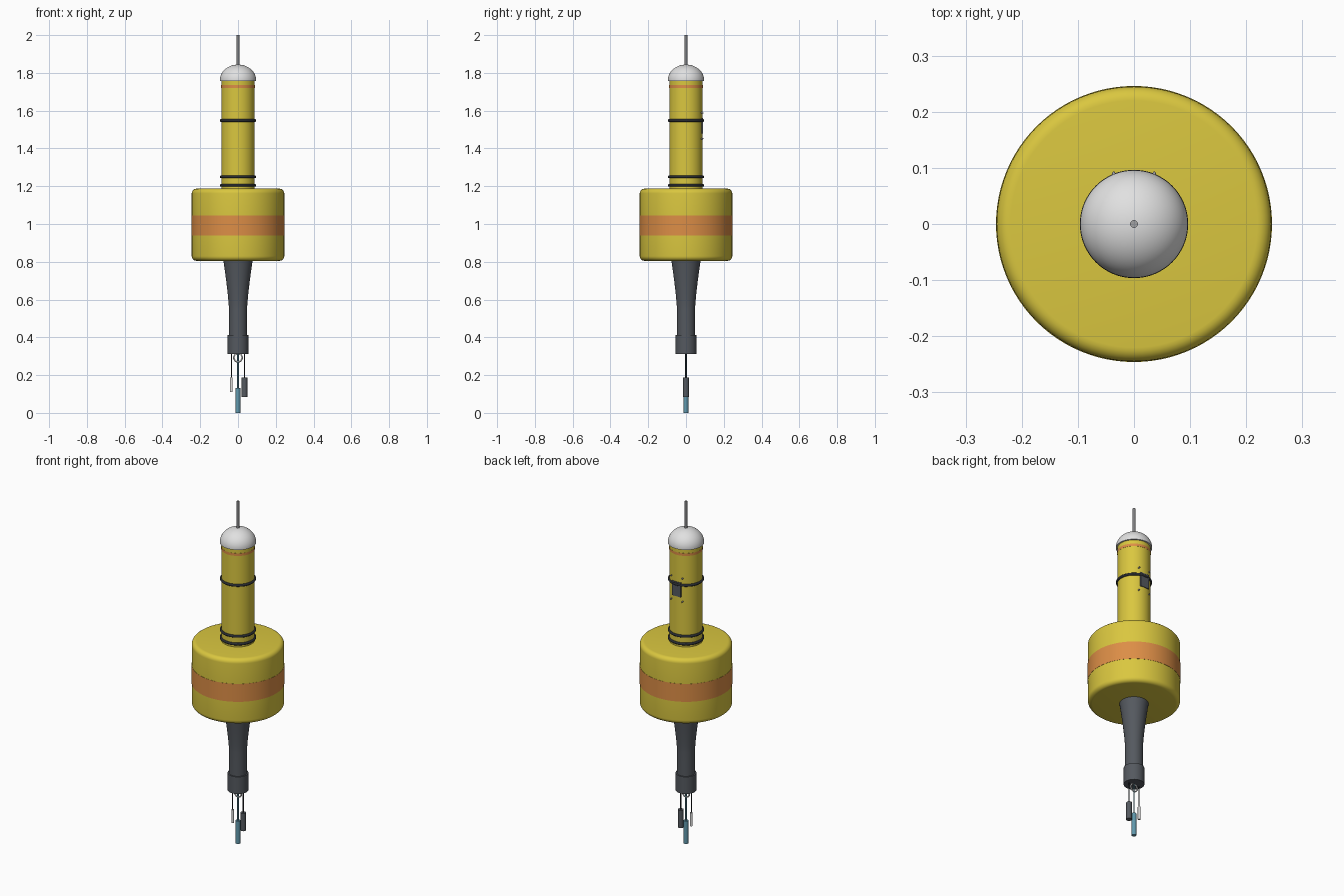
import bpy, bmesh, math
from mathutils import Matrix

if "Cube" in bpy.data.objects:
    bpy.data.objects.remove(bpy.data.objects["Cube"])


def material(name, r, g, b):
    m = bpy.data.materials.new(name)
    m.diffuse_color = (r, g, b, 1)
    m.use_nodes = True
    m.node_tree.nodes["Principled BSDF"].inputs["Base Color"].default_value = m.diffuse_color
    return m


YELLOW = material("yellow paint", 0.70, 0.57, 0.05)
ORANGE = material("orange band", 0.72, 0.27, 0.062)
GREY = material("dark grey", 0.09, 0.10, 0.115)
BLACK = material("black rubber", 0.022, 0.025, 0.03)
WHITE = material("white plastic", 0.75, 0.75, 0.75)
STEEL = material("steel", 0.36, 0.36, 0.37)
BLUE = material("blue sensor", 0.12, 0.32, 0.42)


def finish(name, bm, mats, angle=40):
    bmesh.ops.recalc_face_normals(bm, faces=bm.faces)
    me = bpy.data.meshes.new(name)
    bm.to_mesh(me)
    bm.free()
    ob = bpy.data.objects.new(name, me)
    bpy.context.collection.objects.link(ob)
    for m in mats:
        me.materials.append(m)
    bpy.ops.object.select_all(action='DESELECT')
    ob.select_set(True)
    bpy.context.view_layer.objects.active = ob
    bpy.ops.object.shade_smooth_by_angle(angle=math.radians(angle))
    return ob


def lathe(name, profile, mats, x=0, seg=64, band=None):
    """Revolve (radius, z) points; faces inside the band heights get material 1."""
    bm = bmesh.new()
    verts = [bm.verts.new((r, 0, z)) for r, z in profile]
    edges = [bm.edges.new(p) for p in zip(verts, verts[1:])]
    bmesh.ops.spin(bm, geom=verts + edges, cent=(0, 0, 0), axis=(0, 0, 1),
                   angle=math.tau, steps=seg, use_merge=False)
    bmesh.ops.remove_doubles(bm, verts=bm.verts, dist=1e-5)
    if band:
        for f in bm.faces:
            if band[0] < f.calc_center_median().z < band[1]:
                f.material_index = 1
    bmesh.ops.translate(bm, verts=bm.verts, vec=(x, 0, 0))
    return finish(name, bm, mats)


def rod(name, r, z0, z1, mat, x=0, seg=20):
    return lathe(name, [(0, z0), (r, z0), (r, z1), (0, z1)], [mat], x, seg)


def torus(name, major, minor, z, mat, upright=False):
    bpy.ops.mesh.primitive_torus_add(major_radius=major, minor_radius=minor,
                                     major_segments=64, minor_segments=10, location=(0, 0, z),
                                     rotation=(math.pi / 2 if upright else 0, 0, 0))
    ob = bpy.context.object
    ob.name = name
    ob.data.materials.append(mat)
    bpy.ops.object.shade_smooth_by_angle(angle=math.radians(60))


# Float with rounded rims and orange band
R, B = 0.245, 0.025
arc = [(R - B + B * math.sin(a), B * math.cos(a)) for a in
       [math.pi / 2 * i / 6 for i in range(7)]]
lower = [(r, 0.805 + B - c) for r, c in arc]
upper = [(r, 1.187 - B + c) for r, c in reversed(arc)]
lathe("float", [(0, 0.805)] + lower + [(R, 0.94), (R + 0.001, 0.94), (R + 0.001, 1.045), (R, 1.045)]
      + upper + [(0, 1.187)], [YELLOW, ORANGE], seg=96, band=(0.9401, 1.0449))

# Mast with thin orange stripe
lathe("mast", [(0, 1.18), (0.088, 1.18), (0.088, 1.72), (0.089, 1.72), (0.089, 1.735),
               (0.088, 1.735), (0.088, 1.765), (0, 1.765)],
      [YELLOW, ORANGE], band=(1.7201, 1.7349))
for i, z in enumerate((1.205, 1.25, 1.548)):
    torus(f"mast_ring_{i + 1}", 0.089, 0.0075, z, BLACK)

# Dome and antenna
dome = [(0.096 * math.cos(a), 1.762 + 0.082 * math.sin(a)) for a in
        [math.pi / 2 * i / 16 for i in range(17)]]
lathe("dome", [(0, 1.758), (0.096, 1.758)] + dome[:-1] + [(0, 1.844)], [WHITE])
rod("antenna", 0.007, 1.83, 2.0, STEEL)

# Tapered keel and collar
taper = []
for i in range(13):
    t = i / 12
    taper.append((0.048 + 0.030 * t ** 1.3, 0.55 + 0.262 * t))
lathe("keel", [(0, 0.40), (0.048, 0.40)] + taper + [(0, 0.812)], [GREY])
lathe("keel_collar", [(0, 0.312), (0.055, 0.312), (0.055, 0.412), (0, 0.412)], [GREY])

# Hanging instruments
torus("shackle", 0.022, 0.004, 0.292, WHITE, upright=True)
rod("centre_cable", 0.004, 0.13, 0.312, BLUE, 0, 12)
rod("centre_sensor", 0.0125, 0.0, 0.133, BLUE)
rod("left_cable", 0.003, 0.185, 0.32, BLACK, -0.035, 12)
rod("left_sensor", 0.007, 0.11, 0.188, WHITE, -0.035)
rod("right_cable", 0.003, 0.185, 0.32, BLACK, 0.034, 12)
rod("right_sensor", 0.0155, 0.085, 0.188, GREY, 0.034)

# Access panel with corner bolts on the back of the mast
bm = bmesh.new()
bmesh.ops.create_cube(bm, size=1, matrix=Matrix.Translation((0, 0.0865, 1.52))
                      @ Matrix.Diagonal((0.056, 0.009, 0.084, 1)))
finish("back_panel", bm, [GREY], 30)
bm = bmesh.new()
for x in (-0.036, 0.036):
    for z in (1.452, 1.588):
        bmesh.ops.create_uvsphere(bm, u_segments=12, v_segments=8, radius=0.004,
                                  matrix=Matrix.Translation((x, 0.0835, z))
                                  @ Matrix.Diagonal((1, 2.6, 1, 1)))
finish("panel_bolts", bm, [STEEL], 60)
